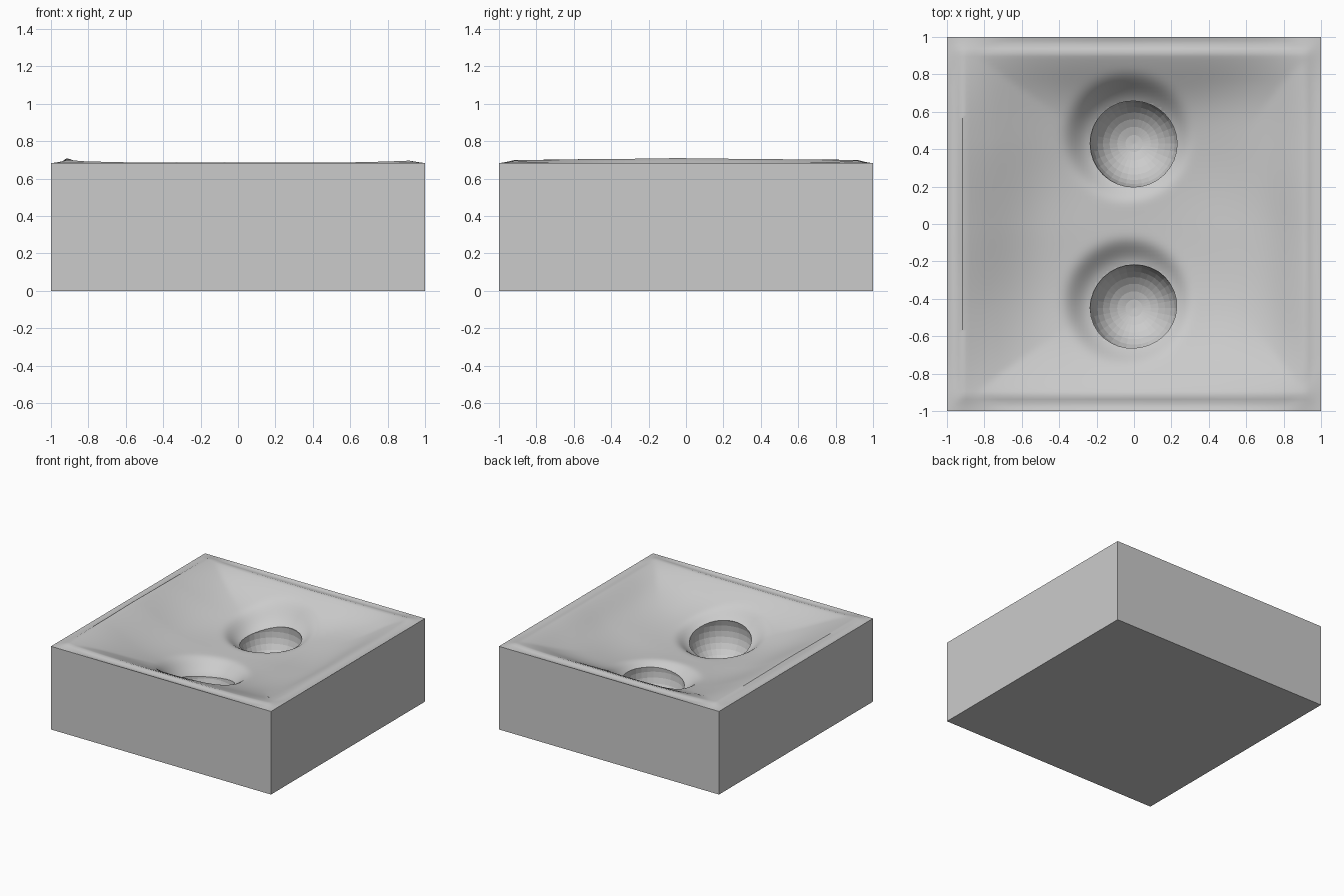
import bpy, bmesh, math
from mathutils import noise, Vector

if "Cube" in bpy.data.objects:
    bpy.data.objects.remove(bpy.data.objects["Cube"])

N = 96            # grid resolution of the ground surface
EDGE = 0.683      # height of the block at its outer edge
PITS = [(0.0, 0.43), (0.0, -0.45)]
PIT_Z, PIT_R = 0.415, 0.235


def lip(e, amount, inner):
    # ridge just inside an edge: quick rise from the edge, softer fall inwards
    width = 0.07 if e < 0.1 else inner
    return amount * math.exp(-((e - 0.1) / width) ** 2)


def height(x, y):
    e = min(1 - abs(x), 1 - abs(y))
    if e < 1e-5:
        return EDGE
    fade = min(1, e / 0.08)
    # broad dish sinking towards the middle
    z = EDGE - 0.205 * (1 - abs(x) ** 2.5) * (1 - abs(y) ** 2.5)
    # low lip along the four sides, highest on the left
    z += fade * max(lip(1 + x, 0.07 * (1 - 0.75 * y * y), 0.3),
                    lip(1 - x, 0.04 * (1 - 0.6 * y * y), 0.15),
                    lip(1 - abs(y), 0.045 * (1 - 0.6 * x * x), 0.2))
    # gentle unevenness
    z += 0.012 * noise.noise(Vector((x * 2.2, y * 2.2, 3.0))) * min(1, e / 0.25)
    # funnel round each pit, wider and steeper at its back left side
    for px, py in PITS:
        dx, dy = x - px, y - py
        d = math.hypot(dx, dy)
        side = (dy - dx) / d / 1.414 if d > 1e-6 else 0
        z -= (0.085 + 0.02 * side) * math.exp(-(d / (0.29 + 0.04 * side)) ** 7)
    return z


# ground block: uneven top, straight walls, flat base
bm = bmesh.new()
bmesh.ops.create_grid(bm, x_segments=N, y_segments=N, size=1)
rim = [e for e in bm.edges if e.is_boundary]
for v in bm.verts:
    v.co.z = height(v.co.x, v.co.y)
walls = bmesh.ops.extrude_edge_only(bm, edges=rim)["geom"]
for v in walls:
    if isinstance(v, bmesh.types.BMVert):
        v.co.z = 0
bmesh.ops.contextual_create(bm, geom=[e for e in bm.edges if e.is_boundary])
bmesh.ops.recalc_face_normals(bm, faces=bm.faces)
mesh = bpy.data.meshes.new("ground_block")
bm.to_mesh(mesh)
bm.free()
ground = bpy.data.objects.new("ground_block", mesh)
bpy.context.collection.objects.link(ground)

# round bowls cut into the ground
for i, (px, py) in enumerate(PITS):
    bpy.ops.mesh.primitive_uv_sphere_add(segments=32, ring_count=16, radius=PIT_R,
                                         location=(px, py, PIT_Z))
    cutter = bpy.context.object
    cutter.name = f"pit_cutter_{i + 1}"
    cutter.hide_render = True
    mod = ground.modifiers.new("pit", 'BOOLEAN')
    mod.operation = 'DIFFERENCE'
    mod.solver = 'EXACT'
    mod.object = cutter
    bpy.context.view_layer.objects.active = ground
    bpy.ops.object.modifier_apply(modifier=mod.name)
    bpy.data.objects.remove(cutter)

bpy.ops.object.select_all(action='DESELECT')
ground.select_set(True)
bpy.context.view_layer.objects.active = ground
bpy.ops.object.shade_smooth_by_angle(angle=math.radians(40))

# bowls keep flat facets
for p in ground.data.polygons:
    if p.center.z > 0.1 and any(math.dist(p.center, (px, py, PIT_Z)) < PIT_R + 0.002 for px, py in PITS):
        p.use_smooth = False
